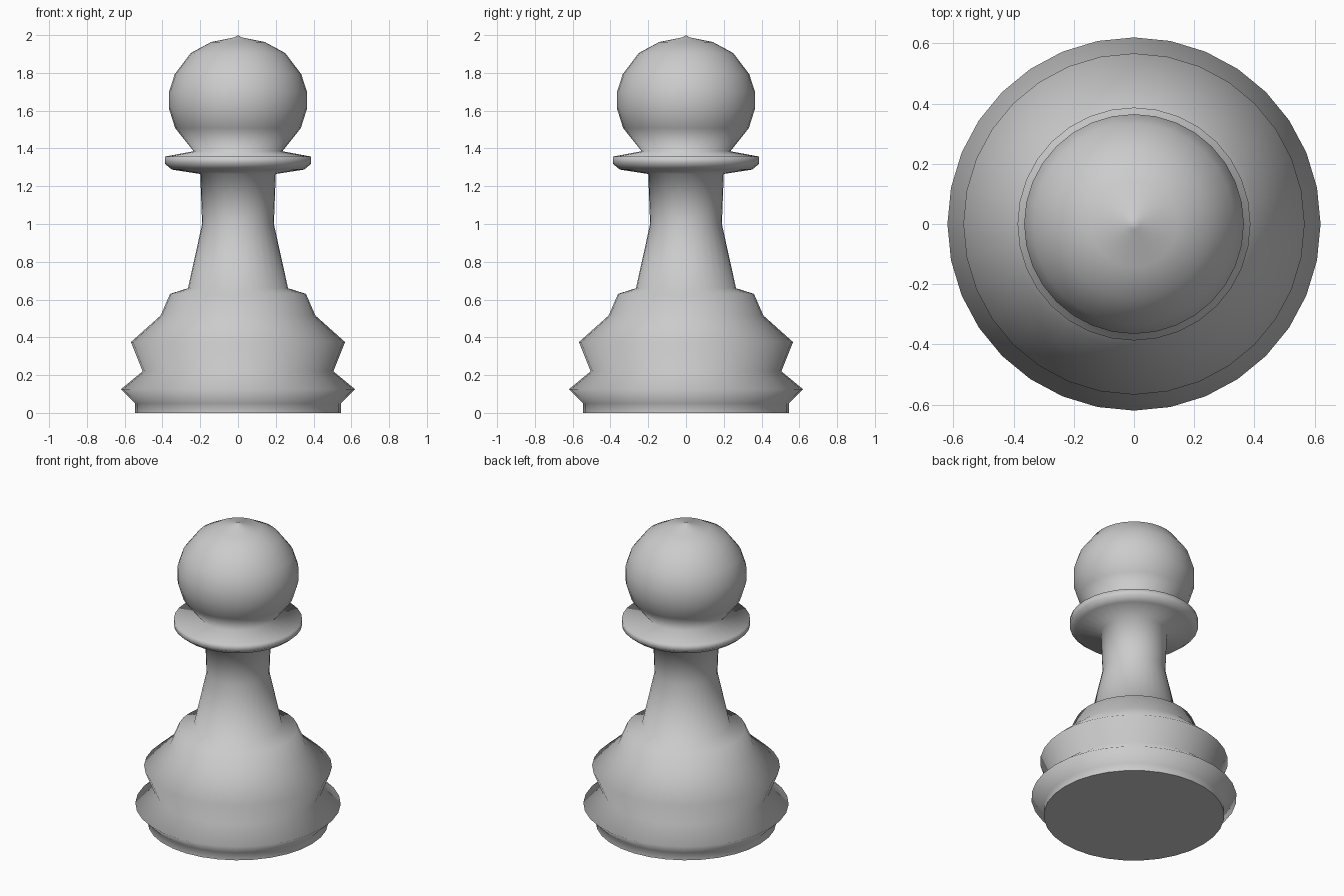
import bpy, bmesh, math

if "Cube" in bpy.data.objects:
    bpy.data.objects.remove(bpy.data.objects["Cube"])

SIDES = 32

# Half-profile of the pawn, (radius, height) from base to tip
profile = [
    (0.545, 0.0), (0.545, 0.05), (0.62, 0.125), (0.505, 0.22),      # foot
    (0.567, 0.375), (0.41, 0.515), (0.36, 0.63), (0.265, 0.66),     # body
    (0.19, 1.0), (0.20, 1.265),                                     # neck
    (0.35, 1.288), (0.387, 1.318), (0.387, 1.357), (0.235, 1.385),  # collar
    (0.333, 1.508), (0.365, 1.61), (0.365, 1.70), (0.335, 1.793),   # head
    (0.25, 1.905), (0.143, 1.963), (0.02, 1.988),
]

# Spin the profile into rings
bm = bmesh.new()
rings = []
for r, z in profile:
    rings.append([bm.verts.new((r * math.cos(2 * math.pi * i / SIDES),
                                r * math.sin(2 * math.pi * i / SIDES), z))
                  for i in range(SIDES)])
for a, b in zip(rings, rings[1:]):
    for i in range(SIDES):
        j = (i + 1) % SIDES
        bm.faces.new((a[i], a[j], b[j], b[i])).smooth = True

# Pointed tip
tip = bm.verts.new((0, 0, 2.0))
for i in range(SIDES):
    bm.faces.new((rings[-1][i], rings[-1][(i + 1) % SIDES], tip)).smooth = True

# Flat underside with a crisp rim
bm.faces.new(list(reversed(rings[0])))
bm.edges.ensure_lookup_table()
for e in bm.edges:
    if all(v.co.z < 0.001 for v in e.verts):
        e.smooth = False

mesh = bpy.data.meshes.new("pawn")
bm.to_mesh(mesh)
bm.free()

grey = bpy.data.materials.new("light_grey")
grey.diffuse_color = (0.6, 0.6, 0.6, 1)
grey.use_nodes = True
grey.node_tree.nodes["Principled BSDF"].inputs["Base Color"].default_value = grey.diffuse_color
mesh.materials.append(grey)
bpy.context.collection.objects.link(bpy.data.objects.new("pawn", mesh))
